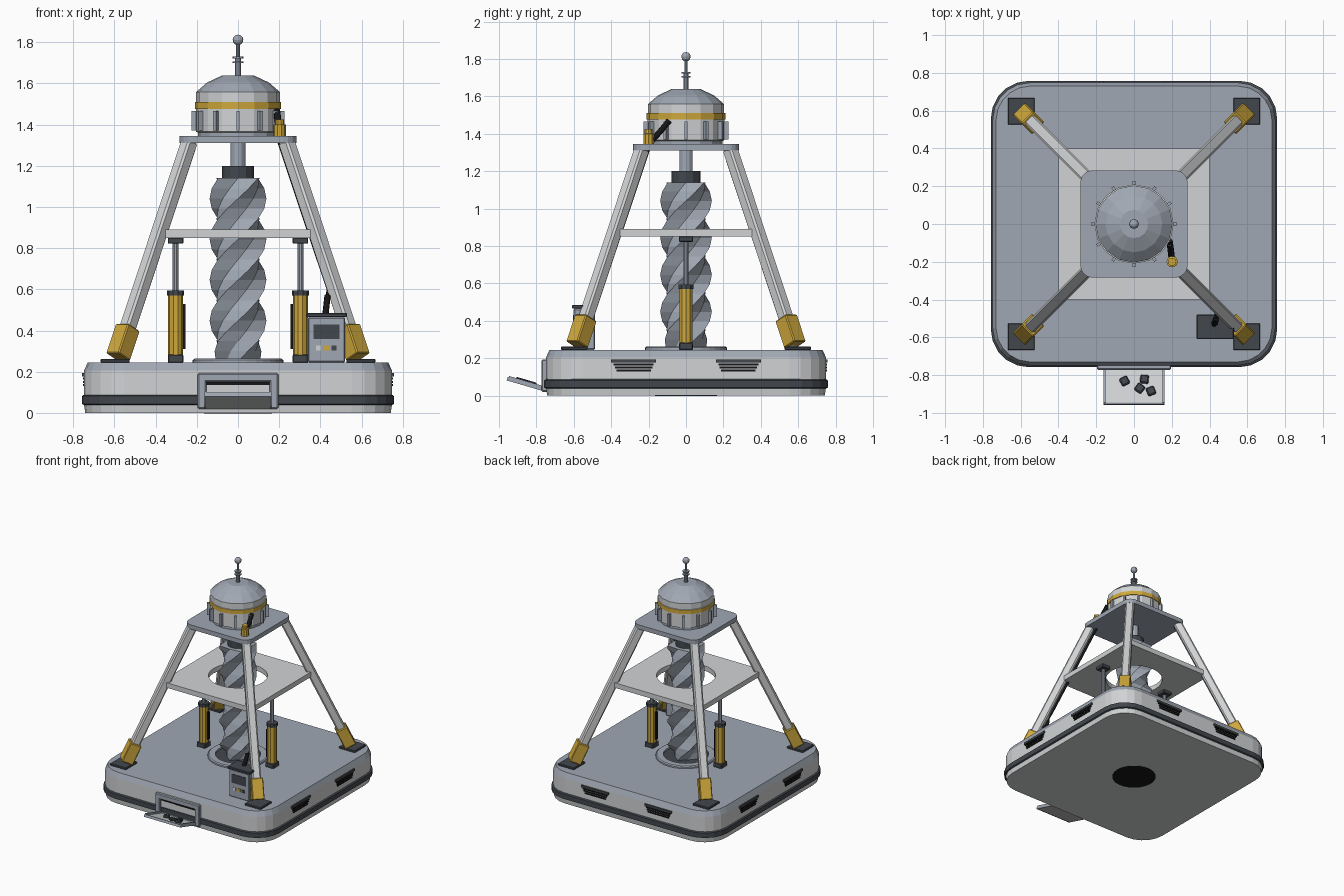
import bpy, bmesh, math
from math import cos, sin, pi, radians
from mathutils import Matrix, Vector

cube = bpy.data.objects.get("Cube")
if cube:
    bpy.data.objects.remove(cube, do_unlink=True)


def material(name, rgb):
    m = bpy.data.materials.new(name)
    m.use_nodes = True
    m.diffuse_color = (*rgb, 1)
    m.node_tree.nodes["Principled BSDF"].inputs["Base Color"].default_value = (*rgb, 1)
    return m


LIGHT = material("light grey paint", (.64, .65, .66))
STEEL = material("blue grey steel", (.35, .39, .45))
DARK = material("dark grey metal", (.055, .063, .075))
BLACK = material("black rubber", (.008, .008, .009))
YELLOW = material("safety yellow", (.62, .39, .045))


def finish(name, bm, mats, rule=None):
    bmesh.ops.recalc_face_normals(bm, faces=bm.faces)
    if rule:
        for f in bm.faces:
            f.material_index = rule(f)
    mesh = bpy.data.meshes.new(name)
    bm.to_mesh(mesh)
    bm.free()
    for m in mats:
        mesh.materials.append(m)
    ob = bpy.data.objects.new(name, mesh)
    bpy.context.collection.objects.link(ob)
    return ob


def loft(name, rings, mats, rule=None, cyclic=False):
    """Skin rings of points; cap the ends unless the rings close on themselves."""
    bm = bmesh.new()
    vs = [[bm.verts.new(p) for p in ring] for ring in rings]
    n = len(vs[0])
    for a, b in zip(vs, vs[1:] + vs[:1] if cyclic else vs[1:]):
        for i in range(n):
            j = (i + 1) % n
            bm.faces.new((a[i], a[j], b[j], b[i]))
    if not cyclic:
        bm.faces.new(vs[0])
        bm.faces.new(vs[-1])
    return finish(name, bm, mats, rule)


def circle(r, z, n, x=0, y=0):
    return [(x + r * cos(2 * pi * i / n), y + r * sin(2 * pi * i / n), z) for i in range(n)]


def square_ring(h, z, n):
    pts = []
    for i in range(n):
        c, s = cos(2 * pi * i / n), sin(2 * pi * i / n)
        k = h / max(abs(c), abs(s))
        pts.append((c * k, s * k, z))
    return pts


def rounded_square(h, r, z, seg=5):
    pts = []
    for q in range(4):
        sx, sy = ((1, 1), (-1, 1), (-1, -1), (1, -1))[q]
        for i in range(seg + 1):
            a = q * pi / 2 + pi / 2 * i / seg
            pts.append((sx * (h - r) + r * cos(a), sy * (h - r) + r * sin(a), z))
    return pts


def lathe(name, profile, mats, n=16, x=0, y=0, rule=None):
    return loft(name, [circle(r, z, n, x, y) for r, z in profile], mats, rule)


def box(name, size, loc, mat, rot=Matrix(), bevel=0):
    bm = bmesh.new()
    bmesh.ops.create_cube(bm, size=1, matrix=Matrix.Diagonal((*size, 1)))
    if bevel:
        bmesh.ops.bevel(bm, geom=bm.edges[:], offset=bevel, segments=1, affect='EDGES')
    bm.transform(Matrix.Translation(loc) @ rot)
    return finish(name, bm, [mat])


def beam(name, a, b, width, mat, bevel=0):
    a, b = Vector(a), Vector(b)
    rot = (b - a).to_track_quat('Z', 'Y').to_matrix().to_4x4()
    return box(name, (width, width, (b - a).length), (a + b) / 2, mat, rot, bevel)


def hose(name, pts, r, mat):
    cu = bpy.data.curves.new(name, 'CURVE')
    cu.dimensions = '3D'
    cu.bevel_depth, cu.bevel_resolution, cu.use_fill_caps = r, 1, True
    sp = cu.splines.new('POLY')
    sp.points.add(len(pts) - 1)
    for p, co in zip(sp.points, pts):
        p.co = (*co, 1)
    cu.materials.append(mat)
    bpy.context.collection.objects.link(bpy.data.objects.new(name, cu))


# Base: rounded body with a steel deck and a dark bumper band
loft("base_body", [rounded_square(h, r, z) for h, r, z in
     ((.742, .19, 0), (.748, .195, .04), (.748, .195, .205), (.73, .18, .245))],
     [LIGHT, STEEL], lambda f: int(f.calc_center_median().z > .21))
loft("bumper_band", [rounded_square(h, .2, z) for h, z in
     ((.748, .038), (.758, .043), (.758, .082), (.748, .088))], [DARK])
lathe("bore_bottom", [(.165, -.002), (.165, .004)], [BLACK], 32)

# Vents on the two sides and the back
for side, ang in (("right", -pi / 2), ("back", 0), ("left", pi / 2)):
    turn = Matrix.Rotation(ang, 4, 'Z')
    for x in (-.28, .28):
        box(f"{side}_vent_hood", (.24, .014, .018), turn @ Vector((x, .75, .185)), DARK, turn)
        for k in range(3):
            box(f"{side}_vent_slat", (.215 - .015 * k, .008, .01),
                turn @ Vector((x, .75, .167 - .016 * k)), BLACK, turn)

# Discharge opening and tilted tray on the front
for s in (-1, 1):
    box("chute_post", (.042, .05, .17), (s * .175, -.747, .105), STEEL, bevel=.006)
box("chute_header", (.392, .05, .042), (0, -.747, .172), STEEL, bevel=.006)
box("chute_panel", (.31, .006, .1), (0, -.75, .085), LIGHT)
box("chute_shadow_gap", (.31, .006, .02), (0, -.75, .143), BLACK)
tilt = Matrix.Translation((0, -.745, .025)) @ Matrix.Rotation(-.285, 4, 'X')
box("tray_floor", (.31, .215, .012), tilt @ Vector((0, -.107, 0)), LIGHT, tilt.to_3x3().to_4x4())
for s in (-1, 1):
    box("tray_rim", (.01, .215, .026), tilt @ Vector((s * .157, -.107, .007)), STEEL,
        tilt.to_3x3().to_4x4())
box("tray_lip", (.324, .01, .02), tilt @ Vector((0, -.216, .003)), STEEL, tilt.to_3x3().to_4x4())
for i, (x, d) in enumerate(((-.05, .095), (.055, .085), (.03, .135), (.09, .15))):
    box("ore_chunk", (.045, .045, .022), tilt @ Vector((x, -d, .016)), DARK,
        tilt.to_3x3().to_4x4() @ Matrix.Rotation(.5 + i, 4, 'Z'), .006)

# Four splayed legs with yellow sleeves and dark foot pads
foot, head = Vector((.59, .59, .25)), Vector((.235, .235, 1.32))
for name, sx, sy in (("front_left", 1, -1), ("front_right", -1, -1),
                     ("back_left", 1, 1), ("back_right", -1, 1)):
    flip = Vector((sx, sy, 1))
    at = lambda t: foot.lerp(head, t) * flip
    box(f"{name}_foot_pad", (.142, .142, .018), (sx * .597, sy * .597, .253), DARK, bevel=.004)
    beam(f"{name}_leg", at(.02), at(1), .066, LIGHT, .01)
    beam(f"{name}_sleeve", at(.02), at(.155), .09, YELLOW, .006)

# Middle plate with a round opening, and the head platform
loft("middle_plate", [square_ring(.4, .85, 32), square_ring(.4, .89, 32),
     circle(.215, .89, 32), circle(.215, .85, 32)], [LIGHT], cyclic=True)
loft("head_platform", [rounded_square(.284, .065, z, 4) for z in (1.31, 1.345)], [STEEL])

# Drill: guide ring, twisted screw, collar and shaft
loft("guide_ring", [circle(r, z, 32) for r, z in
     ((.22, .24), (.22, .256), (.212, .263), (.165, .263), (.165, .24))], [STEEL], cyclic=True)
lathe("bore_top", [(.165, .24), (.165, .249)], [DARK], 32)
steps, rings = 18, []
for i in range(steps + 1):
    t = i / steps
    grow = min(1, .78 + t * 2)
    rings.append([((.138, .104)[k % 2] * grow * cos(k * pi / 4 + t * radians(405)),
                   (.138, .104)[k % 2] * grow * sin(k * pi / 4 + t * radians(405)),
                   .25 + t * .89) for k in range(8)])
loft("drill_screw", rings, [STEEL])
lathe("drill_collar", [(.077, 1.13), (.077, 1.2)], [DARK], 12)
lathe("drill_shaft", [(.036, 1.2), (.036, 1.315)], [STEEL], 12)

# Hydraulic cylinders on both sides of the drill
for side, s in (("left", 1), ("right", -1)):
    x = s * .303
    box(f"{side}_ram_base", (.076, .076, .04), (x, 0, .263), DARK, bevel=.005)
    lathe(f"{side}_ram_barrel", [(.036, .28), (.036, .575)], [YELLOW], 10, x)
    lathe(f"{side}_ram_collar", [(.041, .57), (.041, .595)], [DARK], 10, x)
    lathe(f"{side}_ram_rod", [(.015, .59), (.015, .83)], [STEEL], 10, x)
    box(f"{side}_ram_top", (.076, .076, .03), (x, 0, .837), DARK, bevel=.004)
    box(f"{side}_ram_hose", (.014, .02, .22), (x - s * .042, 0, .42), BLACK)

# Motor drum with a yellow stripe, ribs and a faceted dome
drum = [(.195, 1.34), (.195, 1.362), (.205, 1.366), (.205, 1.476), (.21, 1.477), (.21, 1.51),
        (.204, 1.511), (.204, 1.558), (.15, 1.605), (.075, 1.64)]


def drum_colour(f):
    z = f.calc_center_median().z
    return 2 if 1.4765 < z < 1.5105 else 1 if z < 1.364 or z > 1.56 else 0


lathe("motor_drum", drum, [LIGHT, STEEL, YELLOW], 16, rule=drum_colour)
for k in range(12):
    turn = Matrix.Rotation(k * pi / 6, 4, 'Z')
    box("drum_rib", (.03, .016, .095), turn @ Vector((.212, 0, 1.418)), STEEL, turn)

# Antenna mast
mast = [(.014, 1.63), (.014, 1.7), (.026, 1.7), (.026, 1.708), (.014, 1.708), (.014, 1.722),
        (.026, 1.722), (.026, 1.73), (.009, 1.73), (.009, 1.79)]
lathe("antenna_mast", mast, [STEEL], 10)
lathe("antenna_ball", [(.025 * sin(a) + .001, 1.812 - .025 * cos(a))
                       for a in (pi * i / 6 for i in range(7))], [STEEL], 10)

# Control box with a screen and buttons
box("control_box", (.18, .115, .22), (.43, -.543, .355), STEEL, bevel=.006)
box("control_box_lid", (.198, .13, .02), (.43, -.545, .475), DARK, bevel=.004)
box("control_screen", (.125, .008, .07), (.43, -.6, .395), DARK)
for x, mat in ((.39, LIGHT), (.43, YELLOW), (.467, DARK)):
    box("control_button", (.024, .008, .024), (x, -.601, .315), mat)

# Cable from the control box up the inside of the leg, and the drum connector
hose("box_plug", [(.425, -.53, .48), (.435, -.5, .57)], .016, BLACK)
hose("leg_cable", [(.435, -.5, .56), (.44, -.44, .6), (.2, -.2, 1.32)], .01, BLACK)
lathe("connector", [(.03, 1.34), (.03, 1.4), (.022, 1.402), (.022, 1.425)], [YELLOW], 10, .202, -.2)
hose("drum_hose", [(.2, -.185, 1.36), (.195, -.14, 1.41), (.188, -.09, 1.47)], .017, BLACK)
